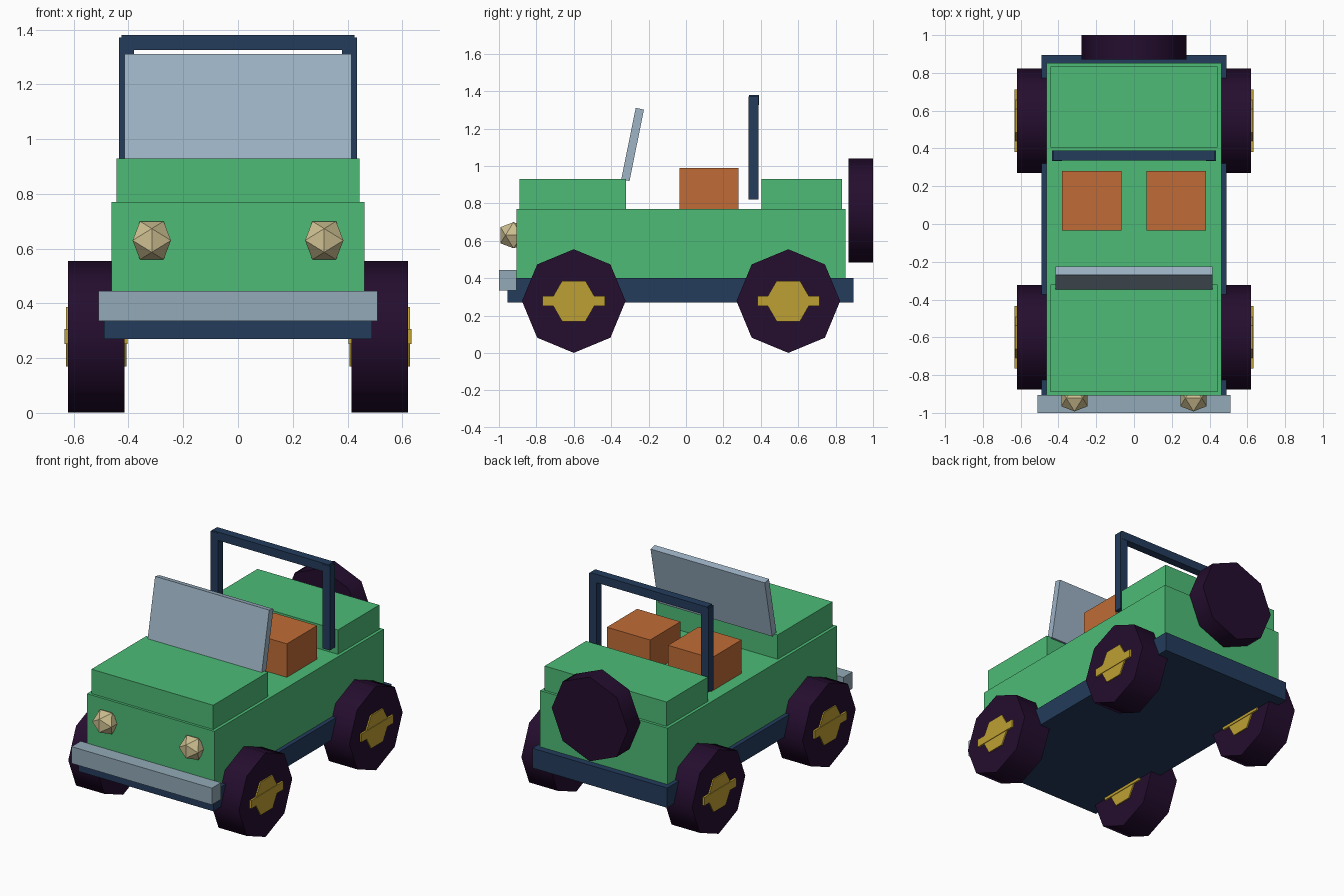
import bpy, bmesh
from math import pi, sqrt
from mathutils import Matrix, Vector

default = bpy.data.objects.get("Cube")
if default:
    bpy.data.objects.remove(default, do_unlink=True)


def material(name, r, g, b):
    m = bpy.data.materials.new(name)
    m.use_nodes = True
    m.diffuse_color = (r, g, b, 1)
    bsdf = next(n for n in m.node_tree.nodes if n.type == 'BSDF_PRINCIPLED')
    bsdf.inputs["Base Color"].default_value = (r, g, b, 1)
    return m


GREEN = material("body green", 0.073, 0.50, 0.18)
NAVY = material("frame navy", 0.017, 0.045, 0.107)
TYRE = material("tyre dark purple", 0.018, 0.004, 0.028)
GOLD = material("hub gold", 0.515, 0.35, 0.034)
ORANGE = material("seat orange", 0.53, 0.15, 0.037)
STEEL = material("bumper grey", 0.29, 0.40, 0.474)
GLASS = material("windscreen blue grey", 0.342, 0.456, 0.565)
LAMP = material("lamp cream", 0.61, 0.52, 0.28)


def finish(name, bm, mat, location):
    mesh = bpy.data.meshes.new(name)
    bm.to_mesh(mesh)
    bm.free()
    mesh.materials.append(mat)
    ob = bpy.data.objects.new(name, mesh)
    ob.location = location
    bpy.context.collection.objects.link(ob)
    return ob


def box(name, mat, x, y, z):
    """Box from three (low, high) ranges."""
    bm = bmesh.new()
    bmesh.ops.create_cube(bm, size=1)
    ranges = (x, y, z)
    bmesh.ops.scale(bm, verts=bm.verts, vec=[hi - lo for lo, hi in ranges])
    return finish(name, bm, mat, [(lo + hi) / 2 for lo, hi in ranges])


def disc(name, mat, centre, radius, depth, sides, axis, smooth=False):
    """Prism along 'X' or 'Y' with corners on its horizontal axis."""
    bm = bmesh.new()
    bmesh.ops.create_cone(bm, cap_ends=True, segments=sides,
                          radius1=radius, radius2=radius, depth=depth)
    # start with a corner on +x, then lay the prism on its side
    turn = Matrix.Rotation(pi / 2, 3, 'X')
    if axis == 'X':
        turn = Matrix.Rotation(pi / 2, 3, 'Z') @ turn
    first = max(bm.verts, key=lambda v: v.co.x).co
    align = Matrix.Rotation(-Vector((first.x, first.y)).angle_signed(Vector((1, 0))), 3, 'Z')
    if abs((align @ first).y) > radius / 100:
        align = align.inverted()
    bmesh.ops.transform(bm, matrix=(turn @ align).to_4x4(), verts=bm.verts)
    ob = finish(name, bm, mat, centre)
    if smooth:
        bpy.ops.object.select_all(action='DESELECT')
        ob.select_set(True)
        bpy.context.view_layer.objects.active = ob
        bpy.ops.object.shade_smooth_by_angle(angle=pi * 0.3)
    return ob


def lamp(name, centre, radius):
    """Icosahedron with an upright edge facing forwards."""
    bm = bmesh.new()
    long = radius
    short = radius * 2 / (1 + sqrt(5))
    for a in (-short, short):
        for b in (-long, long):
            for co in ((a, 0, b), (b, a, 0), (0, b, a)):
                bm.verts.new(co)
    bmesh.ops.convex_hull(bm, input=bm.verts)
    bmesh.ops.recalc_face_normals(bm, faces=bm.faces)
    return finish(name, bm, LAMP, centre)


# Chassis and bodywork
box("chassis", NAVY, (-0.49, 0.49), (-0.955, 0.895), (0.27, 0.40))
box("body", GREEN, (-0.463, 0.463), (-0.907, 0.853), (0.40, 0.77))
box("bonnet", GREEN, (-0.443, 0.443), (-0.89, -0.32), (0.77, 0.93))
box("rear_deck", GREEN, (-0.443, 0.443), (0.405, 0.835), (0.77, 0.93))
box("front_bumper", STEEL, (-0.51, 0.51), (-1.0, -0.905), (0.335, 0.445))

# Tilted windscreen
screen = box("windscreen", GLASS, (-0.415, 0.415), (-0.308, -0.263), (0.92, 1.31))
screen.rotation_euler.x = -0.2

# Roll bar
box("roll_bar_top", NAVY, (-0.425, 0.425), (0.336, 0.39), (1.325, 1.38))

for side, s in (("left", 1), ("right", -1)):
    def across(lo, hi):
        return sorted((s * lo, s * hi))

    box(side + "_roll_bar_post", NAVY, across(0.38, 0.434), (0.334, 0.388), (0.82, 1.372))
    box(side + "_seat", ORANGE, across(0.065, 0.38), (-0.035, 0.28), (0.74, 0.99))
    lamp(side + "_headlight", (s * 0.315, -0.922, 0.63), 0.07)

    # Wheels with hub and crossbar passing through the tyre
    for end, y in (("front", -0.60), ("rear", 0.547)):
        tag = end + "_" + side
        centre = (s * 0.518, y, 0.278)
        disc(tag + "_tyre", TYRE, centre, 0.277, 0.205, 8, 'X', True)
        disc(tag + "_hub", GOLD, centre, 0.125, 0.222, 6, 'X')
        box(tag + "_hub_bar", GOLD, across(0.403, 0.633),
            (y - 0.166, y + 0.166), (0.252, 0.306))

# Spare wheel on the back
disc("spare_tyre", TYRE, (0, 0.935, 0.762), 0.277, 0.13, 8, 'Y', True)
